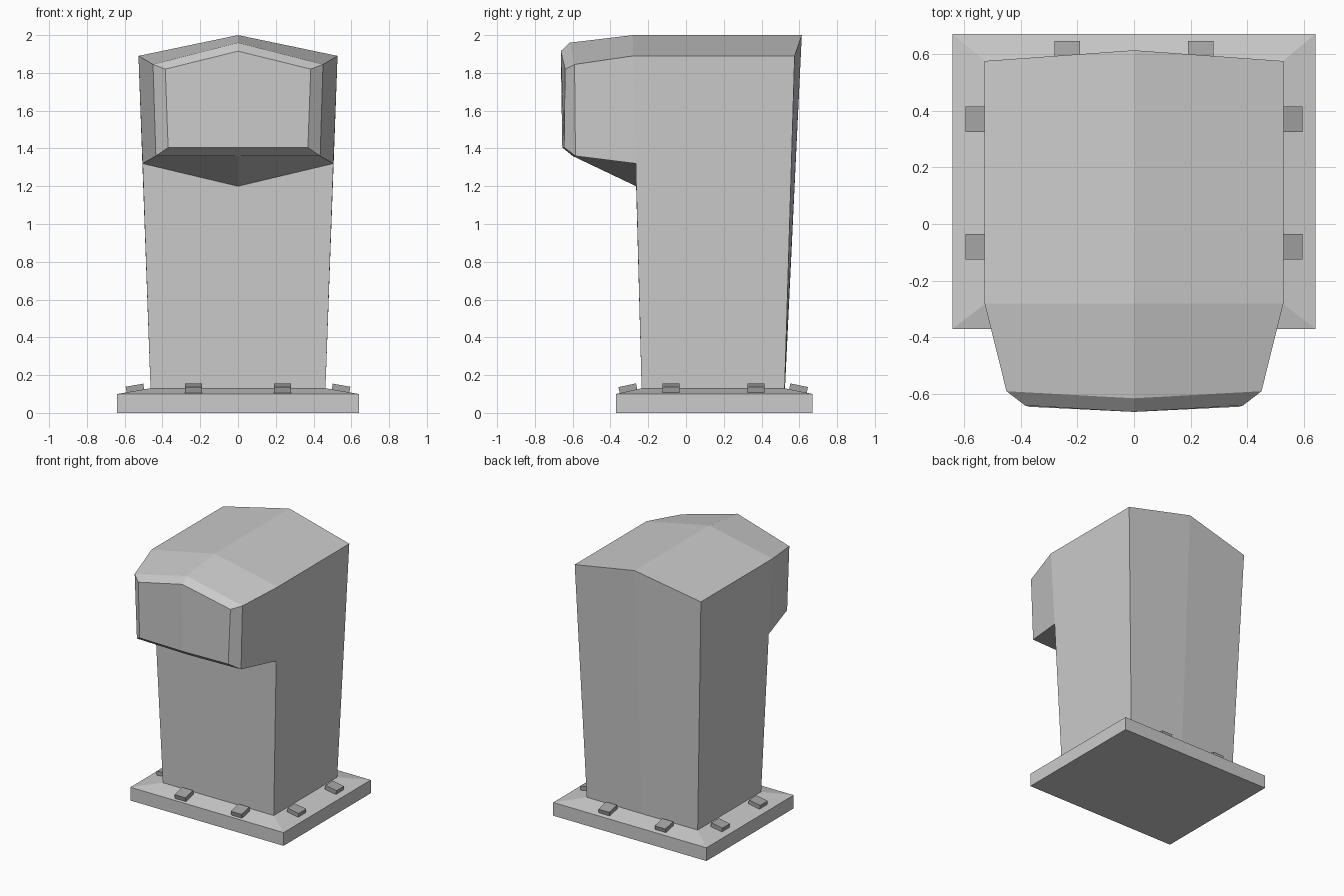
import bpy, bmesh, math
from mathutils import Matrix, Vector

cube = bpy.data.objects.get("Cube")
if cube:
    bpy.data.objects.remove(cube, do_unlink=True)


def material(name, grey):
    m = bpy.data.materials.new(name)
    m.use_nodes = True
    colour = (grey, grey, grey, 1)
    m.diffuse_color = colour
    m.node_tree.nodes["Principled BSDF"].inputs["Base Color"].default_value = colour
    return m


light_grey = material("light grey metal", 0.60)
mid_grey = material("mid grey metal", 0.37)


def finish(bm, name, mat):
    bmesh.ops.recalc_face_normals(bm, faces=bm.faces)
    mesh = bpy.data.meshes.new(name)
    bm.to_mesh(mesh)
    bm.free()
    mesh.materials.append(mat)
    ob = bpy.data.objects.new(name, mesh)
    bpy.context.collection.objects.link(ob)
    return ob


def ring(bm, x, y0, y1, z):
    return [bm.verts.new(p) for p in ((-x, y0, z), (x, y0, z), (x, y1, z), (-x, y1, z))]


def bridge(bm, a, b, closed=True):
    n = len(a)
    for i in range(n if closed else n - 1):
        j = (i + 1) % n
        bm.faces.new((a[i], a[j], b[j], b[i]))


# Base plate with a gently sloping top
bm = bmesh.new()
rings = [ring(bm, 0.64, -0.37, 0.67, 0), ring(bm, 0.64, -0.37, 0.67, 0.10),
         ring(bm, 0.465, -0.235, 0.525, 0.13)]
for a, b in zip(rings, rings[1:]):
    bridge(bm, a, b)
bm.faces.new(rings[0])
bm.faces.new(rings[-1])
finish(bm, "base_plate", light_grey)

# Column and overhanging head: half shell, mirrored
bm = bmesh.new()


def section(*points):
    return [bm.verts.new(p) for p in points]


# Head sections: top centre, top corner, bottom corner, bottom centre
neck = section((0, -0.28, 2.0), (0.527, -0.28, 1.89), (0.505, -0.266, 1.32), (0, -0.264, 1.2))
brow = section((0, -0.615, 1.96), (0.45, -0.59, 1.845), (0.435, -0.585, 1.36), (0, -0.60, 1.36))
face = section((0, -0.663, 1.915), (0.385, -0.64, 1.82), (0.37, -0.645, 1.405), (0, -0.655, 1.405))
bridge(bm, neck, brow, closed=False)
bridge(bm, brow, face, closed=False)
bm.faces.new(face)
# Column: ridged back, straight front
back = section((0, 0.613, 2.0), (0.527, 0.575, 1.89), (0.463, 0.522, 0.128), (0, 0.524, 0.128))
foot = section((0.463, -0.235, 0.128), (0, -0.235, 0.128))
bm.faces.new((neck[0], neck[1], back[1], back[0]))
bm.faces.new(back)
bm.faces.new((neck[1], neck[2], foot[0], back[2], back[1]))
bm.faces.new((neck[2], neck[3], foot[1], foot[0]))
bm.faces.new((foot[0], foot[1], back[3], back[2]))
column = finish(bm, "column", light_grey)
mirror = column.modifiers.new("mirror", 'MIRROR')
mirror.use_axis[0] = True
mirror.use_clip = True


# Clamps lying on the plate's slope, two per side
def clamp(name, x, y, angle, tilt):
    bm = bmesh.new()
    place = (Matrix.Translation((x, y, 0.117)) @ Matrix.Rotation(angle, 4, 'Z')
             @ Matrix.Rotation(tilt, 4, 'Y') @ Matrix.Diagonal((0.095, 0.09, 0.06, 1)))
    bmesh.ops.create_cube(bm, size=1, matrix=place)
    finish(bm, name, mid_grey)


for side, s in (("left", 1), ("right", -1)):
    turn = 0 if s > 0 else math.pi
    for end, y in (("front", -0.08), ("back", 0.37)):
        clamp(f"{side}_clamp_{end}", s * 0.543, y, turn, math.radians(10))
    clamp(f"front_clamp_{side}", s * 0.235, -0.305, -math.pi / 2, math.radians(12))
    clamp(f"back_clamp_{side}", s * 0.235, 0.593, math.pi / 2, math.radians(12))
